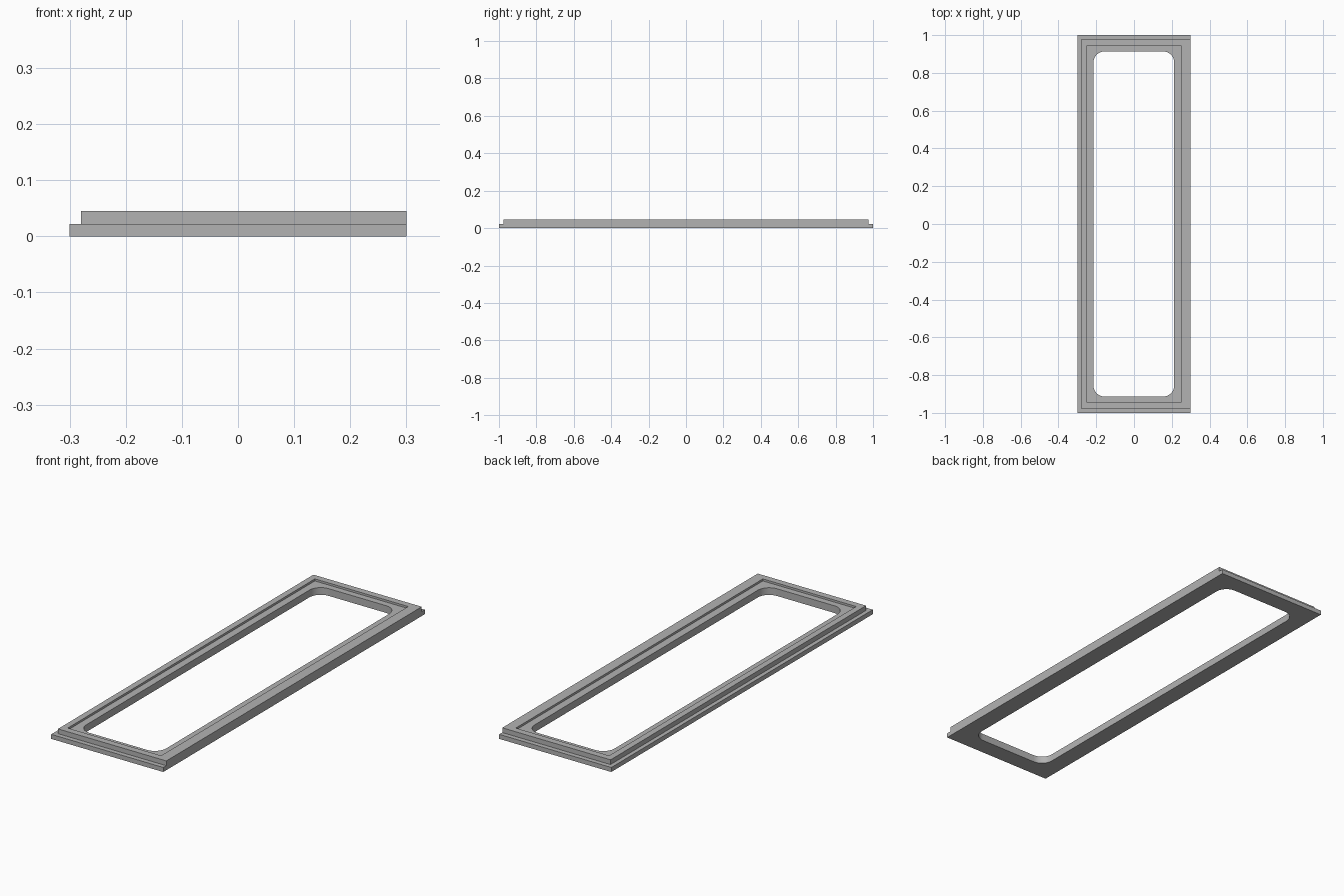
import bpy, bmesh, math

cube = bpy.data.objects.get("Cube")
if cube:
    bpy.data.objects.remove(cube, do_unlink=True)

SEGMENTS = 8  # steps per rounded corner


def material(name, rgb):
    mat = bpy.data.materials.new(name)
    mat.use_nodes = True
    mat.diffuse_color = (*rgb, 1)
    mat.node_tree.nodes["Principled BSDF"].inputs["Base Color"].default_value = (*rgb, 1)
    return mat


def rounded_rect(bm, x0, x1, y, z, radius=0):
    """Loop of vertices, counter-clockwise, same count for every radius."""
    loop = []
    corners = ((x1, y, -1, -1), (x0, y, 1, -1), (x0, -y, 1, 1), (x1, -y, -1, 1))
    for i, (cx, cy, sx, sy) in enumerate(corners):
        for k in range(SEGMENTS + 1):
            a = math.pi / 2 * (i + k / SEGMENTS)
            loop.append(bm.verts.new((cx + radius * (sx + math.cos(a)),
                                      cy + radius * (sy + math.sin(a)), z)))
    return loop


# Cross-section rings: flange, raised rim, shallow inner ledge, opening
STEP, TOP, LEDGE = 0.022, 0.045, 0.035
FLANGE = (-0.3, 0.3, 1.0)
RIM = (-0.28, 0.3, 0.977)
RECESS = (-0.25, 0.25, 0.945)
OPENING = (-0.215, 0.213, 0.914)
RADIUS = 0.06

bm = bmesh.new()
rings = [
    rounded_rect(bm, *FLANGE, 0),
    rounded_rect(bm, *FLANGE, STEP),
    rounded_rect(bm, *RIM, STEP),
    rounded_rect(bm, *RIM, TOP),
    rounded_rect(bm, *RECESS, TOP),
    rounded_rect(bm, *RECESS, LEDGE),
    rounded_rect(bm, *OPENING, LEDGE, RADIUS),
    rounded_rect(bm, *OPENING, 0, RADIUS),
]
for a, b in zip(rings, rings[1:] + rings[:1]):
    for i in range(len(a)):
        j = (i + 1) % len(a)
        bm.faces.new((a[i], a[j], b[j], b[i]))

# Collapse square corners and drop the empty step on the flush side
bmesh.ops.remove_doubles(bm, verts=bm.verts, dist=1e-5)
empty = [f for f in bm.faces if f.calc_area() < 1e-8]
bmesh.ops.delete(bm, geom=empty, context="FACES")
bmesh.ops.recalc_face_normals(bm, faces=bm.faces)

mesh = bpy.data.meshes.new("stepped_frame")
bm.to_mesh(mesh)
bm.free()
frame = bpy.data.objects.new("stepped_frame", mesh)
bpy.context.collection.objects.link(frame)
mesh.materials.append(material("plain_grey", (0.45, 0.45, 0.45)))

bpy.ops.object.select_all(action="DESELECT")
frame.select_set(True)
bpy.context.view_layer.objects.active = frame
bpy.ops.object.shade_smooth_by_angle(angle=math.radians(30))
